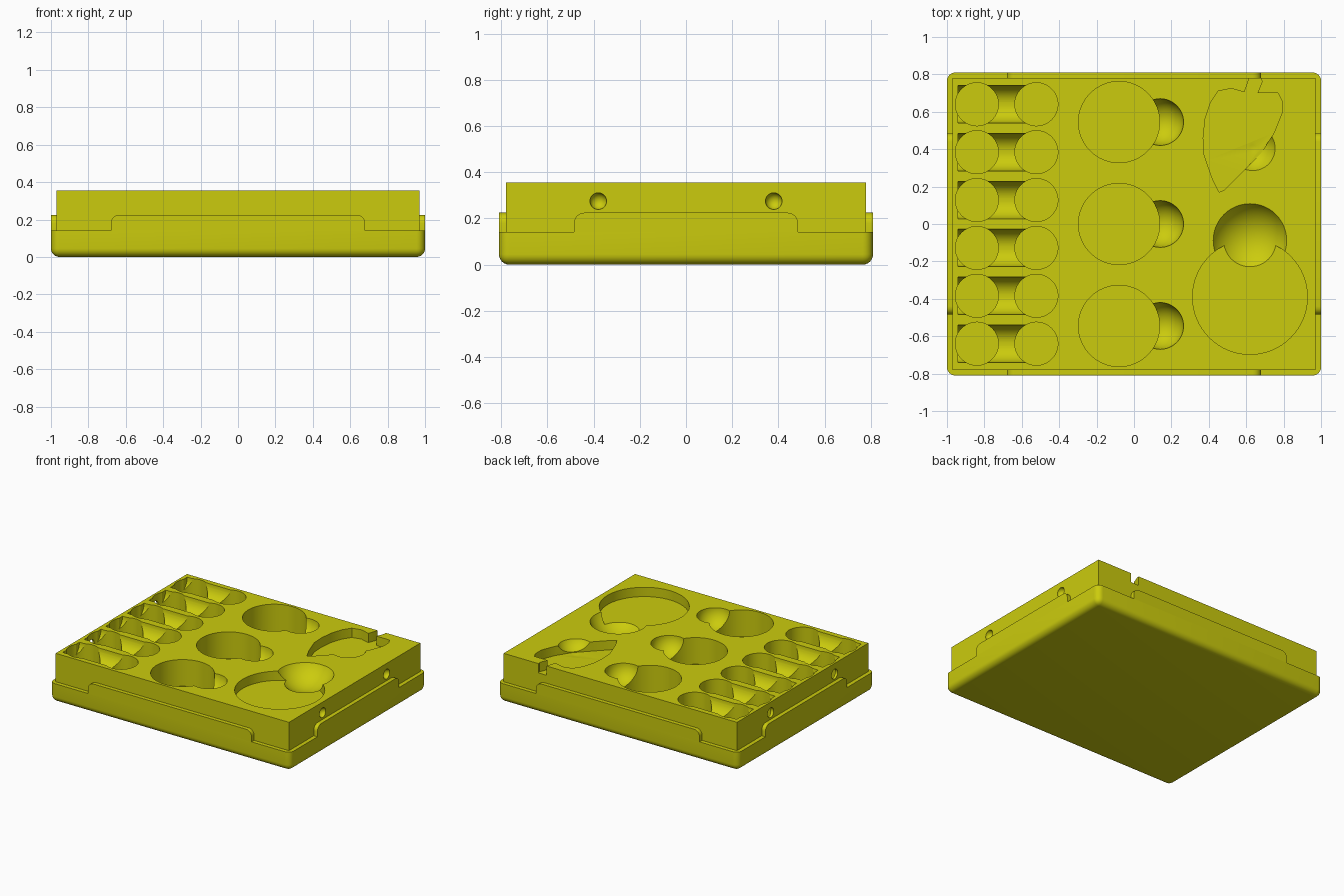
import bpy, bmesh, math
from mathutils import Matrix, Vector

old = bpy.data.objects.get("Cube")
if old:
    bpy.data.objects.remove(old)

TOP, SEAM, LIP = 0.355, 0.142, 0.225      # heights of tray top, base edge and tabs
BX, BY, TX, TY = 1.0, 0.81, 0.97, 0.78    # half sizes of base and tray

yellow = bpy.data.materials.new("yellow_plastic")
yellow.use_nodes = True
COLOR = (0.6, 0.6, 0.004, 1)
yellow.diffuse_color = COLOR
bsdf = next(n for n in yellow.node_tree.nodes if n.type == 'BSDF_PRINCIPLED')
bsdf.inputs["Base Color"].default_value = COLOR


def make(name, bm):
    bmesh.ops.recalc_face_normals(bm, faces=bm.faces)
    mesh = bpy.data.meshes.new(name)
    bm.to_mesh(mesh)
    bm.free()
    mesh.materials.append(yellow)
    ob = bpy.data.objects.new(name, mesh)
    bpy.context.collection.objects.link(ob)
    return ob


def box(name, hx, hy, z0, z1, bevel=0):
    bm = bmesh.new()
    bmesh.ops.create_cube(bm, size=1)
    bm.transform(Matrix.Translation((0, 0, (z0 + z1) / 2)) @ Matrix.Diagonal((2 * hx, 2 * hy, z1 - z0, 1)))
    if bevel:
        edges = [e for e in bm.edges if min(v.co.z for v in e.verts) < z0 + 0.001]
        bmesh.ops.bevel(bm, geom=edges, offset=bevel, segments=6, profile=0.5, affect='EDGES')
    return make(name, bm)


def prism(name, points, start, push):
    """Extrude an outline; each 2D point is placed by the start function."""
    bm = bmesh.new()
    face = bm.faces.new([bm.verts.new(start(*p)) for p in points])
    new = bmesh.ops.extrude_face_region(bm, geom=[face])["geom"]
    bmesh.ops.translate(bm, vec=Vector(push), verts=[v for v in new if isinstance(v, bmesh.types.BMVert)])
    return make(name, bm)


def well(x, y, r, depth):
    ring = [(x + r * math.cos(i * math.tau / 64), y + r * math.sin(i * math.tau / 64)) for i in range(64)]
    return prism("well_cutter", ring, lambda a, b: (a, b, TOP - depth), (0, 0, depth + 0.1))


def ball(x, y, z, r):
    bm = bmesh.new()
    bmesh.ops.create_uvsphere(bm, u_segments=48, v_segments=24, radius=r)
    bm.transform(Matrix.Translation((x, y, z)))
    return make("bowl_cutter", bm)


def bowl(x, y, r, rise):
    """Finger bowl with rim radius r, cut by a ball centred above the top."""
    return ball(x, y, TOP + rise, math.hypot(r, rise))


def trough(x0, x1, y, r):
    ring = [(y + r * math.cos(i * math.tau / 48), TOP + 0.001 + r * math.sin(i * math.tau / 48)) for i in range(48)]
    return prism("trough_cutter", ring, lambda a, b: (x0, a, b), (x1 - x0, 0, 0))


def smooth(ob):
    bpy.ops.object.select_all(action='DESELECT')
    ob.select_set(True)
    bpy.context.view_layer.objects.active = ob
    bpy.ops.object.shade_smooth_by_angle(angle=math.radians(30))


def carve(ob, cutters):
    for c in cutters:
        mod = ob.modifiers.new("cut", 'BOOLEAN')
        mod.operation, mod.solver, mod.object = 'DIFFERENCE', 'EXACT', c
    bpy.context.view_layer.update()
    done = bpy.data.meshes.new_from_object(ob.evaluated_get(bpy.context.evaluated_depsgraph_get()))
    ob.modifiers.clear()
    ob.data = done
    for c in cutters:
        bpy.data.objects.remove(c)


# Base with rounded lower edges
smooth(box("base", BX, BY, 0, SEAM, 0.045))


# Raised tabs on the four sides of the base
def tab_outline(half):
    r = 0.045
    arc = [(half - r + r * math.cos(i * math.pi / 12), LIP - r + r * math.sin(i * math.pi / 12)) for i in range(7)]
    right = [(half, SEAM)] + arc
    return right + [(-a, b) for a, b in reversed(right)]


for side, sign in (("front", -1), ("back", 1)):
    smooth(prism(side + "_tab", tab_outline(0.68), lambda a, b: (a, sign * BY, b), (0, -sign * 0.035, 0)))
for side, sign in (("right", -1), ("left", 1)):
    smooth(prism(side + "_tab", tab_outline(0.485), lambda a, b: (sign * BX, a, b), (-sign * 0.035, 0, 0)))

# Tray block
tray = box("tray", TX, TY, 0.05, TOP)
cutters = []

# Six rows of paired small wells joined by troughs
for i in range(6):
    y = (i - 2.5) * 0.256
    cutters += [trough(-0.94, -0.52, y, 0.1), well(-0.84, y, 0.115, 0.2), well(-0.522, y, 0.115, 0.2)]

# Three medium wells with finger bowls
for y in (-0.545, 0, 0.545):
    cutters += [bowl(0.14, y, 0.125, 0.002), well(-0.08, y, 0.217, 0.2)]

# Large shallow well with a finger bowl
cutters += [well(0.62, -0.39, 0.307, 0.07), bowl(0.62, -0.088, 0.197, 0.1)]

# Leaf shaped recess, its stem open through the back wall
leaf = [(0.455, 0.17), (0.42, 0.24), (0.385, 0.34), (0.375, 0.37), (0.37, 0.46), (0.38, 0.56),
        (0.41, 0.65), (0.45, 0.71), (0.52, 0.725), (0.59, 0.705), (0.61, 0.76), (0.62, 0.82),
        (0.67, 0.82), (0.685, 0.76), (0.66, 0.70), (0.71, 0.70), (0.77, 0.70), (0.79, 0.66),
        (0.79, 0.59), (0.75, 0.50), (0.66, 0.35), (0.56, 0.25), (0.49, 0.19)]
leaf[-5:] = [(0.79, 0.59), (0.75, 0.49), (0.68, 0.38), (0.58, 0.28), (0.48, 0.18)]
cutters.append(prism("leaf_cutter", leaf, lambda a, b: (a, b, TOP - 0.07), (0, 0, 0.2)))
cutters.append(bowl(0.635, 0.405, 0.12, 0.06))

# Round dimples on both ends
cutters += [ball(sx * TX, sy * 0.38, 0.275, 0.036) for sx in (-1, 1) for sy in (-1, 1)]

carve(tray, cutters)
smooth(tray)
